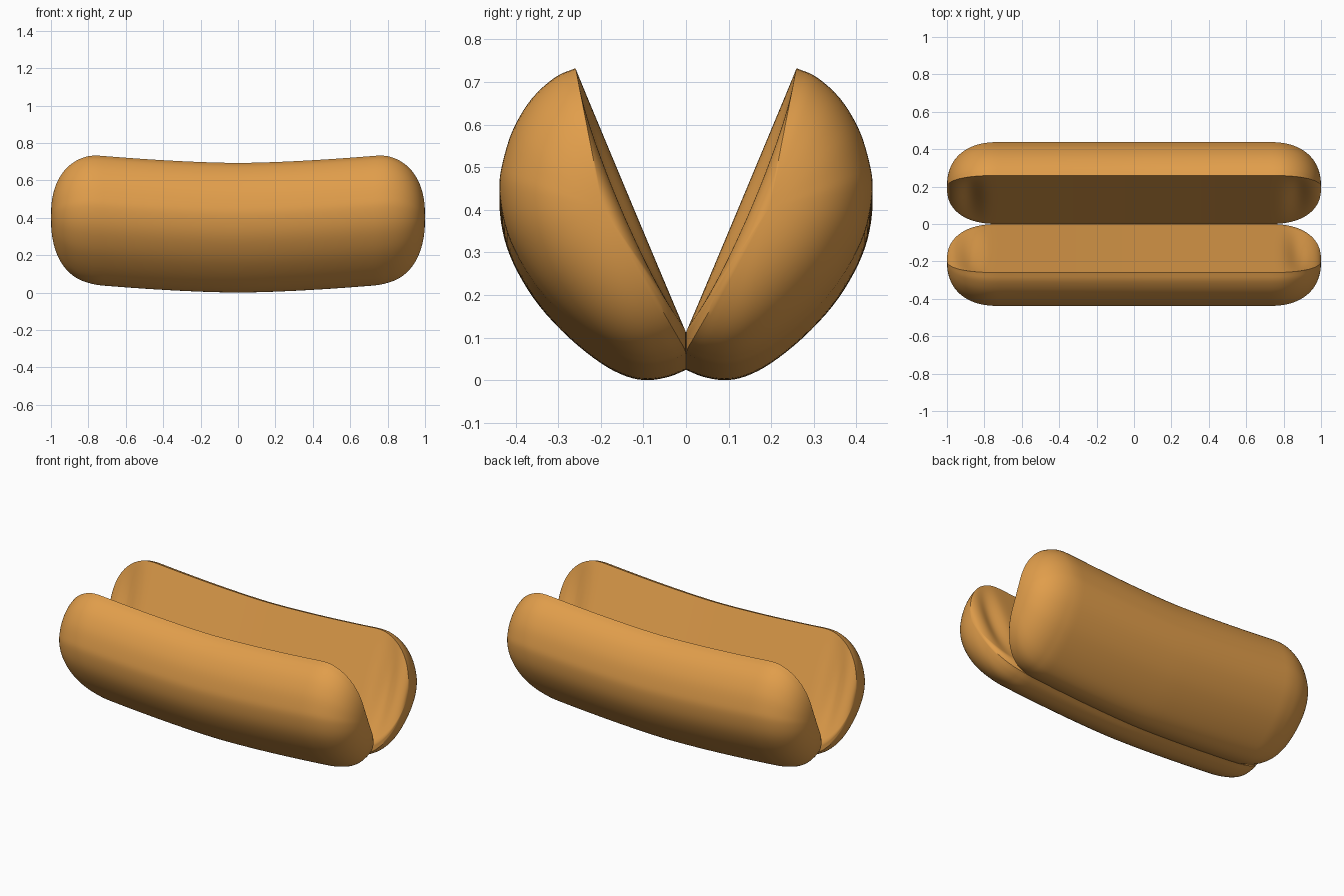
import bpy, bmesh, math
from mathutils import Vector

if "Cube" in bpy.data.objects:
    bpy.data.objects.remove(bpy.data.objects["Cube"])

bread = bpy.data.materials.new("golden bread")
bread.diffuse_color = (0.75, 0.34, 0.07, 1)
bread.use_nodes = True
bread.node_tree.nodes["Principled BSDF"].inputs["Base Color"].default_value = bread.diffuse_color

# Cross-section of one half: rounded crust, from the top edge round to the seam
CRUST = [(.26, .693), (.307, .672), (.362, .622), (.406, .55), (.431, .47),
         (.438, .41), (.426, .33), (.396, .255), (.345, .175), (.275, .1),
         (.2, .04), (.14, .009), (.09, .0), (.04, .008), (.0, .024)]
FOLD = Vector((0, .072))          # where the two halves part
TIP = Vector((.195, .36))         # centre the rounded ends shrink to


def smooth(points, n):
    """Catmull-Rom resample of an open curve."""
    p = [Vector(q) for q in points]
    p = [2 * p[0] - p[1]] + p + [2 * p[-1] - p[-2]]
    out = []
    for i in range(1, len(p) - 2):
        a, b, c, d = p[i - 1:i + 3]
        for k in range(n):
            t = k / n
            out.append(.5 * (2 * b + (c - a) * t + (2 * a - 5 * b + 4 * c - d) * t * t
                             + (3 * b - a - 3 * c + d) * t ** 3))
    return out + [p[-2]]


def line(a, b, n):
    return [a.lerp(b, i / n) for i in range(1, n + 1)]


crust = smooth(CRUST, 4)
seam = line(crust[-1], FOLD, 3)
cut = line(FOLD, crust[0], 24)[:-1]
section = [(p, 0) for p in crust + seam]
section += [(p, math.sin(math.pi * (i + 1) / 24)) for i, p in enumerate(cut)]


def lift(x):                       # ends of the bun curve upwards
    return .044 * min(abs(x) / .8, 1.0) ** 1.6


# Stations along x: straight middle, then rounded ends
START, P = .72, 2.35
half = [(START * i / 16, 1.0) for i in range(17)]
for i in range(1, 28):
    t = math.sin(math.pi / 2 * i / 28)
    half.append((START + (1 - START) * t, (1 - t ** P) ** (1 / P)))
stations = [(-x, s) for x, s in reversed(half[1:])] + half


def bun_half(name, side):
    bm = bmesh.new()
    rings = []
    for x, s in stations:
        dimple = .032 * math.exp(-((abs(x) - .875) / .06) ** 2)
        ring = []
        for p, w in section:
            q = TIP + (p - TIP) * s
            ring.append(bm.verts.new((x, side * (q.x + dimple * w), q.y + lift(x))))
        rings.append(ring)
    n = len(section)
    for a, b in zip(rings, rings[1:]):
        for j in range(n):
            k = (j + 1) % n
            bm.faces.new((a[j], a[k], b[k], b[j]))
    for ring, x in ((rings[0], -1), (rings[-1], 1)):
        tip = bm.verts.new((x, side * TIP.x, TIP.y + lift(x)))
        for j in range(n):
            bm.faces.new((ring[j], ring[(j + 1) % n], tip))
    bmesh.ops.recalc_face_normals(bm, faces=bm.faces)
    mesh = bpy.data.meshes.new(name)
    bm.to_mesh(mesh)
    bm.free()
    mesh.materials.append(bread)
    obj = bpy.data.objects.new(name, mesh)
    bpy.context.collection.objects.link(obj)
    bpy.ops.object.select_all(action='DESELECT')
    obj.select_set(True)
    bpy.context.view_layer.objects.active = obj
    bpy.ops.object.shade_smooth_by_angle(angle=math.radians(45))


bun_half("bun_front_half", -1)
bun_half("bun_back_half", 1)
